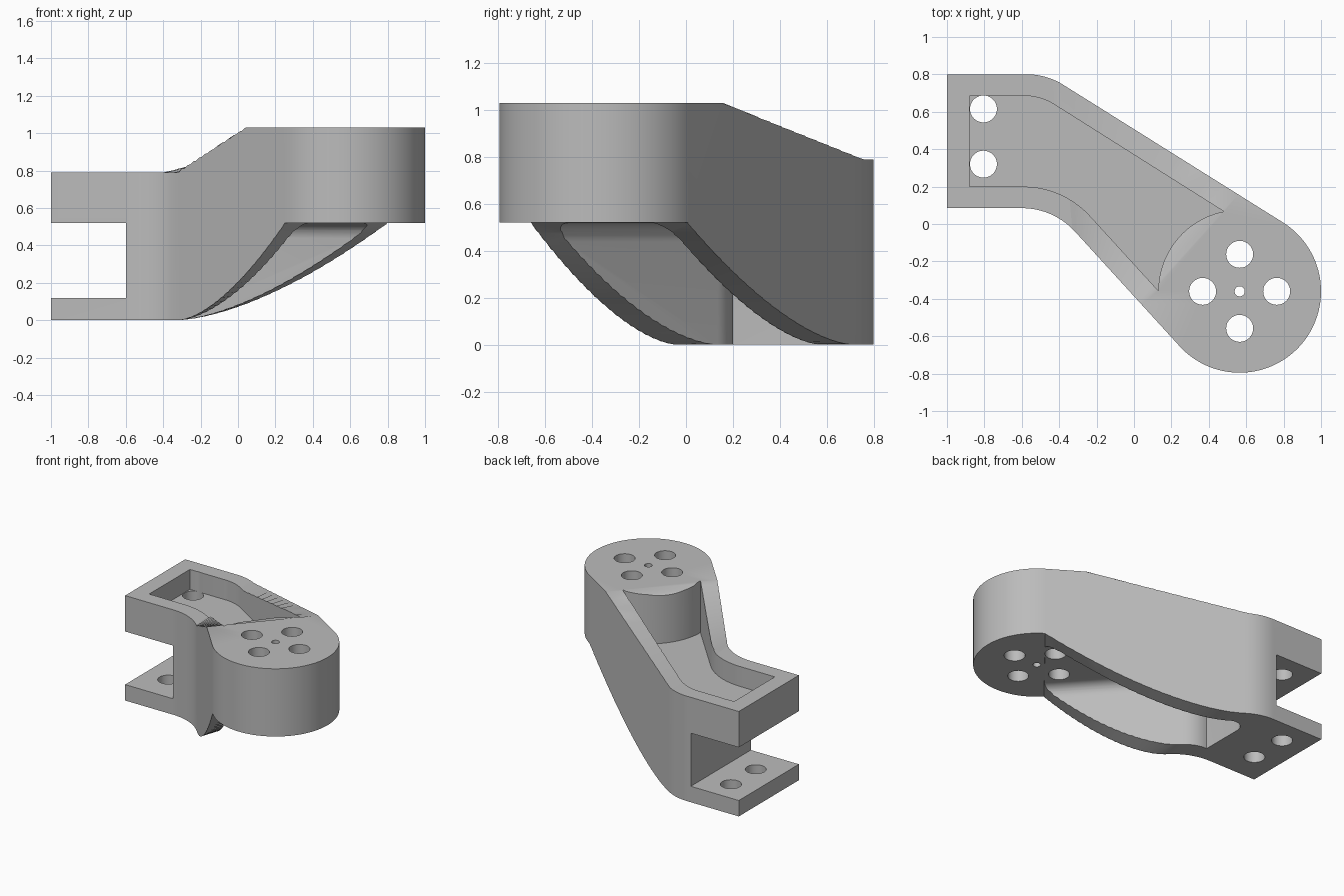
import bpy, bmesh, math
from mathutils import Vector

cube = bpy.data.objects.get("Cube")
if cube:
    bpy.data.objects.remove(cube)

grey = bpy.data.materials.new("machined_grey")
grey.use_nodes = True
GREY = (0.5, 0.5, 0.5, 1)
grey.diffuse_color = GREY
grey.node_tree.nodes["Principled BSDF"].inputs["Base Color"].default_value = GREY

HUB, HUB_R = Vector((0.565, -0.36)), 0.435
BACK_DIR, FRONT_DIR = Vector((0.847, -0.531)), Vector((0.674, -0.738))
BACK_END, FRONT_END = Vector((0.796, 0.008)), Vector((0.244, -0.653))
BACK_IN, FRONT_IN = Vector((0.735, -0.089)), Vector((0.329, -0.575))


def arc(a0, a1, n):
    """Points on the hub circle, angles in degrees."""
    angles = [math.radians(a0 + (a1 - a0) * i / n) for i in range(n + 1)]
    return [HUB + HUB_R * Vector((math.cos(a), math.sin(a))) for a in angles]


def at_y(p, d, y):
    return p + d * ((y - p.y) / d.y)


def at_x(p, d, x):
    return p + d * ((x - p.x) / d.x)


def rounded(prev, corner, after, r, n=10):
    """Fillet of radius r at a corner between two straight edges."""
    u, v = (prev - corner).normalized(), (after - corner).normalized()
    half = u.angle(v) / 2
    centre = corner + (u + v).normalized() * (r / math.sin(half))
    a = corner + u * (r / math.tan(half)) - centre
    b = corner + v * (r / math.tan(half)) - centre
    sweep = a.angle(b)
    return [centre + (a * math.sin(sweep * (1 - i / n)) + b * math.sin(sweep * i / n))
            / math.sin(sweep) for i in range(n + 1)]


def finish(name, bm):
    bmesh.ops.recalc_face_normals(bm, faces=bm.faces[:])
    mesh = bpy.data.meshes.new(name)
    bm.to_mesh(mesh)
    bm.free()
    mesh.materials.append(grey)
    obj = bpy.data.objects.new(name, mesh)
    bpy.context.collection.objects.link(obj)
    return obj


def prism(name, points, z0, z1, fillet=0):
    bm = bmesh.new()
    face = bm.faces.new([bm.verts.new((p.x, p.y, z0)) for p in points])
    ext = bmesh.ops.extrude_face_region(bm, geom=[face])["geom"]
    bmesh.ops.translate(bm, vec=(0, 0, z1 - z0),
                        verts=[g for g in ext if isinstance(g, bmesh.types.BMVert)])
    if fillet:
        rim = [e for e in bm.edges if all(abs(v.co.z - z1) < 1e-5 for v in e.verts)]
        bmesh.ops.bevel(bm, geom=rim, offset=fillet, segments=8, profile=0.5,
                        affect='EDGES')
    return finish(name, bm)


def ruled_block(name, rows, z_far):
    """Block under or over a ruled surface; rows hold front point, back point, height."""
    bm = bmesh.new()
    rings = []
    for front, back, z in rows:
        ends = [front.lerp(back, s) for s in (-0.25, 1.25)]
        rings.append([bm.verts.new((ends[i].x, ends[i].y, h))
                      for i, h in ((0, z), (1, z), (1, z_far), (0, z_far))])
    for a, b in zip(rings, rings[1:]):
        for i in range(4):
            j = (i + 1) % 4
            bm.faces.new((a[i], a[j], b[j], b[i]))
    bm.faces.new(rings[0])
    bm.faces.new(rings[-1])
    return finish(name, bm)


def cylinder(x, y, r):
    bm = bmesh.new()
    bmesh.ops.create_cone(bm, cap_ends=True, segments=48, radius1=r, radius2=r, depth=3)
    bmesh.ops.translate(bm, vec=(x, y, 0.5), verts=bm.verts[:])
    return finish("hole_cutter", bm)


# Bracket body: straight clamp end, bent arm, round hub
left_front, left_back = Vector((-1, 0.085)), Vector((-1, 0.8))
back_bend = at_y(BACK_END, BACK_DIR, 0.8)
front_bend = at_y(FRONT_END, FRONT_DIR, 0.085)
outline = [left_front, left_back]
outline += rounded(left_back, back_bend, BACK_END, 0.36)
outline += arc(57.9, -137.6, 64)
outline += rounded(FRONT_END, front_bend, left_front, 0.385)
bracket = prism("bracket", outline, 0, 1.03)

# Upper pocket, closed by the hub wall
pocket_front, pocket_back = Vector((-0.88, 0.2)), Vector((-0.88, 0.685))
outline = [pocket_front, pocket_back]
outline += rounded(pocket_back, at_y(BACK_IN, BACK_DIR, 0.685), BACK_IN, 0.3)
outline += arc(101.2, 179.6, 24)
outline += rounded(FRONT_IN, at_y(FRONT_IN, FRONT_DIR, 0.2), pocket_front, 0.48)
cutters = [prism("pocket_cutter", outline, 0.64, 1.4)]

# Lower cavity with a filleted ceiling
inner_front, inner_back = Vector((-0.48, 0.2)), at_x(BACK_IN, BACK_DIR, -0.48)
outline = [inner_front]
outline += rounded(inner_front, inner_back, BACK_IN, 0.08)
outline += [BACK_IN + BACK_DIR * 0.25, FRONT_IN + FRONT_DIR * 0.25]
outline += rounded(FRONT_IN, at_y(FRONT_IN, FRONT_DIR, 0.2), inner_front, 0.2)
cutters.append(prism("cavity_cutter", outline, -0.3, 0.519, 0.08))

# Sloping top of the arm
f0, b0 = Vector((-0.33, -0.03)), Vector((-0.4, 0.76))
f1, b1 = Vector((0.04, -0.43)), Vector((0.56, 0.16))
rows = [(Vector((-1.3, -0.03)), Vector((-1.3, 0.76)), 0.79)]
for i in range(14):
    t = i / 12
    rows.append((f0.lerp(f1, t), b0.lerp(b1, t), 0.79 + 0.24 * t))
cutters.append(ruled_block("top_slope_cutter", rows, 1.5))

# Curved underside of the arm and flat underside of the hub
f0, b0 = Vector((-0.32, -0.04)), Vector((-0.33, 0.72))
f1, b1 = Vector((0.25, -0.66)), Vector((0.8, 0.01))
rows = [(f0.lerp(f1, -0.1), b0.lerp(b1, -0.1), -0.02)]
for i in range(21):
    t = i / 20
    rows.append((f0.lerp(f1, t), b0.lerp(b1, t), 0.52 * t ** 1.6))
shift = Vector((0.95, -0.77))
rows.append((f1 + shift, b1 + shift, 0.52))
cutters.append(ruled_block("underside_cutter", rows, -0.6))

# Clamp slot
slot = [Vector(p) for p in ((-1.2, -0.2), (-0.6, -0.2), (-0.6, 1), (-1.2, 1))]
cutters.append(prism("slot_cutter", slot, 0.12, 0.52))

# Bolt holes
for y in (0.32, 0.615):
    cutters.append(cylinder(-0.805, y, 0.072))
for dx, dy in ((1, 0), (-1, 0), (0, 1), (0, -1)):
    cutters.append(cylinder(HUB.x + dx * 0.198, HUB.y + dy * 0.198, 0.072))
cutters.append(cylinder(HUB.x, HUB.y, 0.027))

# Cut the body, then shade it
bpy.ops.object.select_all(action='DESELECT')
bpy.context.view_layer.objects.active = bracket
bracket.select_set(True)
for cutter in cutters:
    mod = bracket.modifiers.new("cut", 'BOOLEAN')
    mod.operation, mod.solver, mod.object = 'DIFFERENCE', 'EXACT', cutter
    bpy.ops.object.modifier_apply(modifier=mod.name)
    bpy.data.objects.remove(cutter)
bpy.ops.object.shade_smooth_by_angle(angle=math.radians(25))
